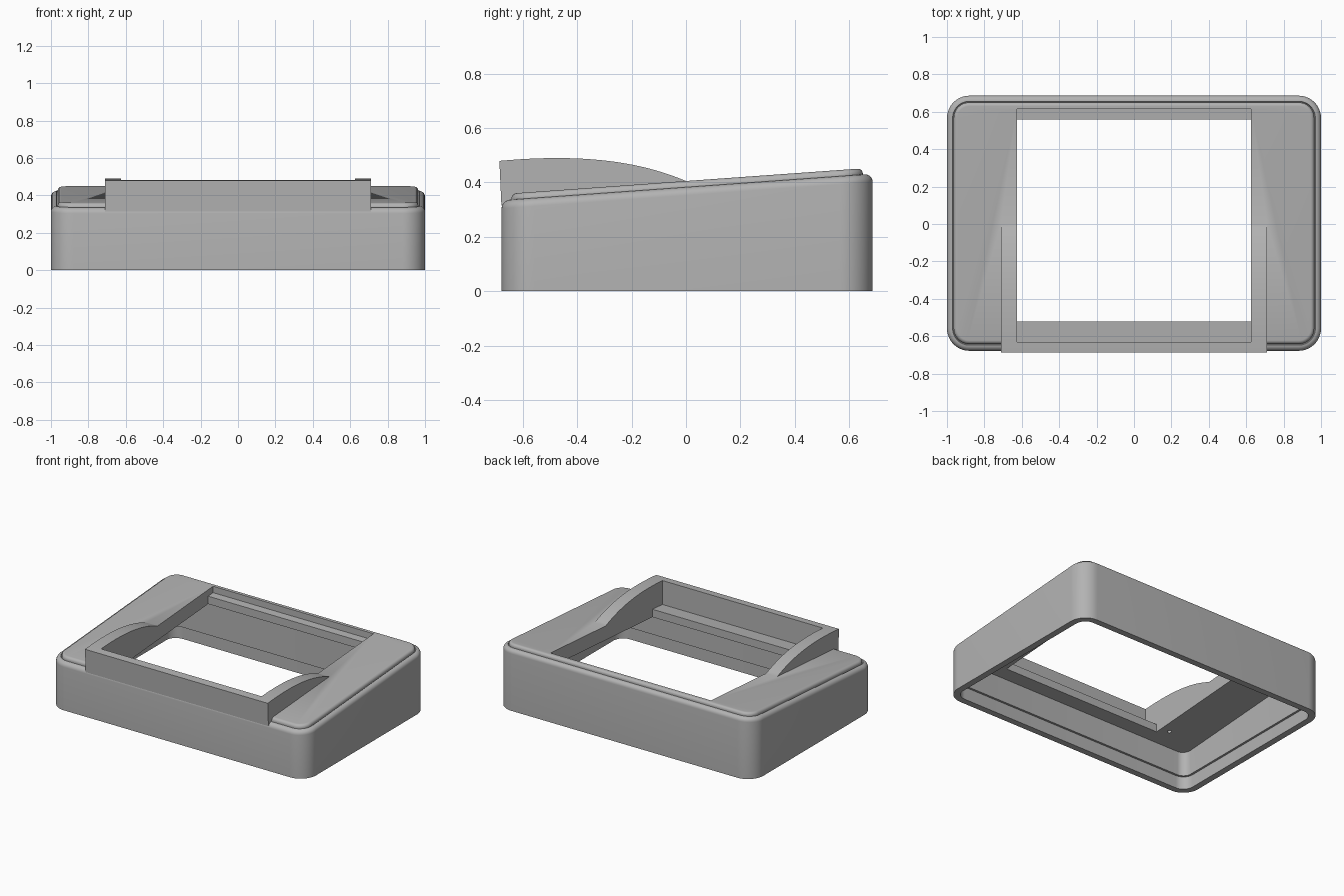
import bpy, bmesh, math
from mathutils import Matrix, Vector

SLOPE = 0.0715            # tilt of the top towards the back
HALF_X, HALF_Y, MID_Y, RADIUS = 1.0, 0.682, 0.004, 0.12

if "Cube" in bpy.data.objects:
    bpy.data.objects.remove(bpy.data.objects["Cube"])

grey = bpy.data.materials.new("plain grey")
grey.use_nodes = True
grey.diffuse_color = (0.45, 0.45, 0.45, 1)
grey.node_tree.nodes["Principled BSDF"].inputs["Base Color"].default_value = grey.diffuse_color


def finish(bm, name):
    bmesh.ops.recalc_face_normals(bm, faces=bm.faces)
    mesh = bpy.data.meshes.new(name)
    bm.to_mesh(mesh)
    bm.free()
    mesh.materials.append(grey)
    obj = bpy.data.objects.new(name, mesh)
    bpy.context.collection.objects.link(obj)
    return obj


def rounded_ring(bm, inset, height, slope, steps=12):
    """Rounded rectangle, inset from the outline, lying on a sloped plane."""
    r = max(RADIUS - inset, 0.02)
    cx, cy = HALF_X - inset - r, HALF_Y - inset - r
    ring = []
    for i, (sx, sy) in enumerate([(1, 1), (-1, 1), (-1, -1), (1, -1)]):
        for k in range(steps + 1):
            a = (i + k / steps) * math.pi / 2
            x = sx * cx + r * math.cos(a)
            y = MID_Y + sy * cy + r * math.sin(a)
            ring.append(bm.verts.new((x, y, height + slope * y)))
    return ring


def loft(name, sections):
    bm = bmesh.new()
    rings = [rounded_ring(bm, *s) for s in sections]
    n = len(rings[0])
    for low, high in zip(rings, rings[1:]):
        for i in range(n):
            j = (i + 1) % n
            bm.faces.new((low[i], low[j], high[j], high[i]))
    bm.faces.new(rings[0])
    bm.faces.new(rings[-1])
    return finish(bm, name)


def prism(name, half_width, profile):
    """Extrude a (y, z) profile across x."""
    bm = bmesh.new()
    face = bm.faces.new([bm.verts.new((-half_width, y, z)) for y, z in profile])
    out = bmesh.ops.extrude_face_region(bm, geom=[face])
    moved = [v for v in out["geom"] if isinstance(v, bmesh.types.BMVert)]
    bmesh.ops.translate(bm, verts=moved, vec=(2 * half_width, 0, 0))
    return finish(bm, name)


def combine(target, tool, operation):
    tool.hide_render = True
    mod = target.modifiers.new(tool.name, 'BOOLEAN')
    mod.operation, mod.solver, mod.object = operation, 'EXACT', tool
    bpy.context.view_layer.objects.active = target
    bpy.ops.object.modifier_apply(modifier=mod.name)
    bpy.data.objects.remove(tool)


def edge_round(inset, height, radius, steps=6):
    """Sections of a quarter-round edge that climbs and turns inwards."""
    angles = [k / steps * math.pi / 2 for k in range(steps + 1)]
    return [(inset + radius * (1 - math.cos(a)), height + radius * math.sin(a), SLOPE)
            for a in angles]


# Sloped case with rounded rim, fine groove and raised top panel
case = loft("case", [(0, 0, 0)] + edge_round(0, 0.3525, 0.03)
            + [(0.033, 0.376, SLOPE), (0.036, 0.376, SLOPE)]
            + edge_round(0.036, 0.385, 0.02))

# Hollow underside with a stepped lip for a base plate
combine(case, loft("cavity", [(0.045, -0.05, 0), (0.045, 0.09, 0),
                              (0.06, 0.09, 0), (0.06, 0.305, SLOPE)]), 'DIFFERENCE')

# Hood: curved side wings and a front wall
start, bend_a, bend_b, end = map(Vector, [(0.0, 0.405), (-0.17, 0.477), (-0.38, 0.507), (-0.686, 0.479)])
curve = []
for i in range(25):
    t = i / 24
    s = 1 - t
    curve.append(start * s**3 + bend_a * 3 * s * s * t + bend_b * 3 * s * t * t + end * t**3)
hood = prism("hood", 0.712, curve + [(-0.6785, 0.315), (-0.64, 0.315), (0.0, 0.375)])
combine(case, hood, 'UNION')

# Recess that leaves front and back ledges, then the through opening
combine(case, prism("recess", 0.625, [(-0.63, 0.315), (0.615, 0.404),
                                      (0.615, 1), (-0.63, 1)]), 'DIFFERENCE')
combine(case, prism("opening", 0.625, [(-0.52, -0.1), (0.56, -0.1),
                                       (0.56, 1), (-0.52, 1)]), 'DIFFERENCE')

# Blind screw holes in the underside of the top
for x in (-0.69, 0.69):
    for y in (-0.47, 0.5):
        bm = bmesh.new()
        bmesh.ops.create_cone(bm, cap_ends=True, segments=16, radius1=0.014, radius2=0.014,
                              depth=0.1, matrix=Matrix.Translation((x, y, 0.305 + SLOPE * y)))
        combine(case, finish(bm, "screw_hole"), 'DIFFERENCE')

# Smooth the rounded edges and keep the creases sharp
bpy.ops.object.select_all(action='DESELECT')
case.select_set(True)
bpy.context.view_layer.objects.active = case
bpy.ops.object.shade_smooth_by_angle(angle=math.radians(30))
